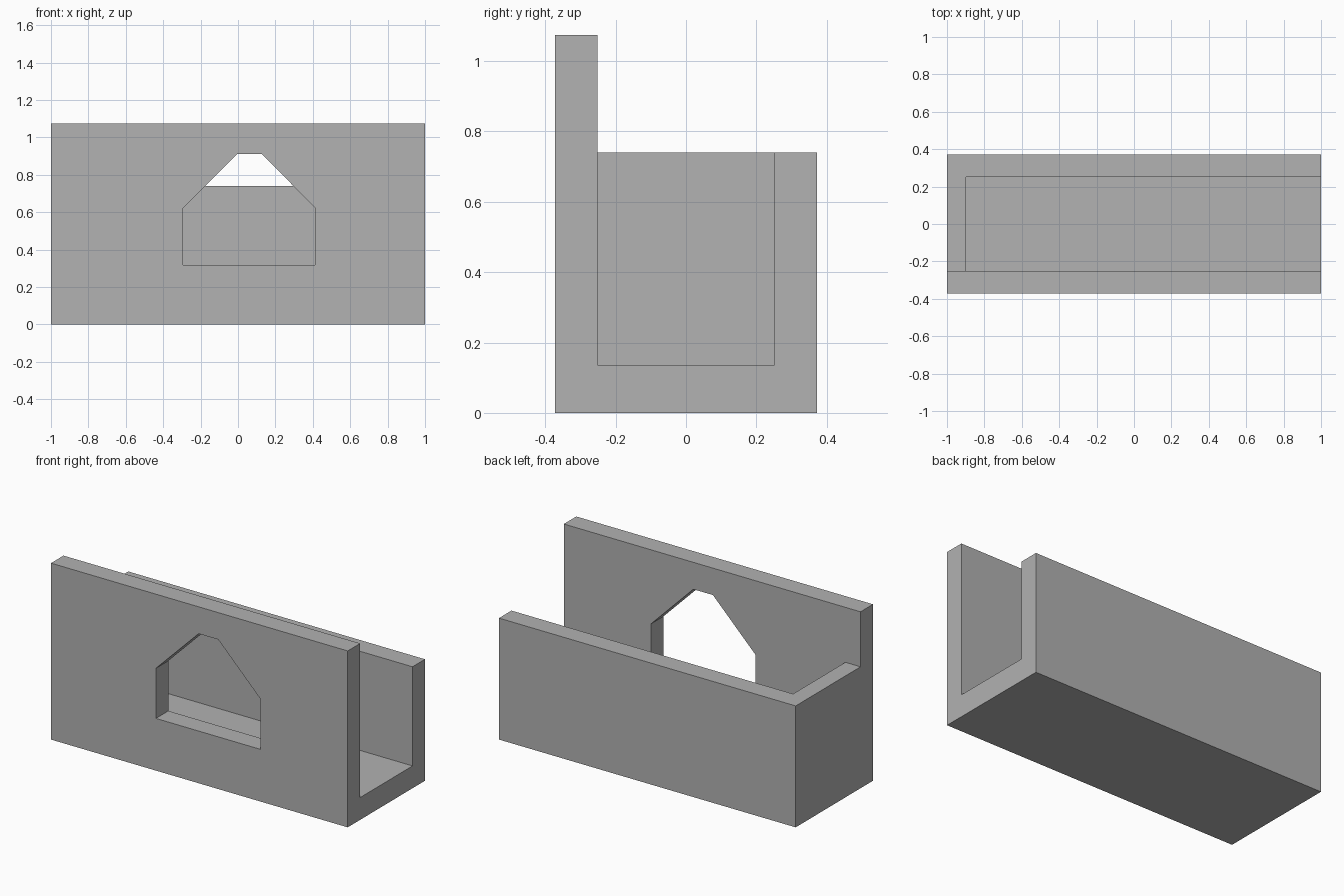
import bpy
import bmesh
from mathutils import Vector

if "Cube" in bpy.data.objects:
    bpy.data.objects.remove(bpy.data.objects["Cube"], do_unlink=True)

# Overall sizes
HALF_X, HALF_Y = 1.0, 0.372
INNER_Y = 0.252
FLOOR_Z, LOW_Z, HIGH_Z = 0.136, 0.74, 1.075
END_X = -0.898

# Single plain grey
grey = bpy.data.materials.new("plain_grey")
grey.use_nodes = True
colour = (0.445, 0.445, 0.445, 1)
grey.diffuse_color = colour
grey.node_tree.nodes["Principled BSDF"].inputs["Base Color"].default_value = colour


def prism(name, points, offset):
    """Extrude a flat outline along an offset into a closed solid."""
    bm = bmesh.new()
    base = bm.faces.new([bm.verts.new(p) for p in points])
    extruded = bmesh.ops.extrude_face_region(bm, geom=[base], use_keep_orig=True)
    moved = [v for v in extruded["geom"] if isinstance(v, bmesh.types.BMVert)]
    bmesh.ops.translate(bm, verts=moved, vec=Vector(offset))
    bmesh.ops.recalc_face_normals(bm, faces=bm.faces)
    mesh = bpy.data.meshes.new(name)
    bm.to_mesh(mesh)
    bm.free()
    mesh.materials.append(grey)
    obj = bpy.data.objects.new(name, mesh)
    bpy.context.collection.objects.link(obj)
    return obj


def cut(target, cutter):
    """Subtract the cutter from the target, then discard it."""
    cutter.hide_render = True
    mod = target.modifiers.new("cut", "BOOLEAN")
    mod.operation = "DIFFERENCE"
    mod.solver = "EXACT"
    mod.object = cutter
    bpy.context.view_layer.objects.active = target
    bpy.ops.object.modifier_apply(modifier=mod.name)
    bpy.data.objects.remove(cutter, do_unlink=True)


# Trough body: side profile with a tall front wall, run along x
profile = [(-HALF_Y, 0), (HALF_Y, 0), (HALF_Y, LOW_Z),
           (-INNER_Y, LOW_Z), (-INNER_Y, HIGH_Z), (-HALF_Y, HIGH_Z)]
body = prism("trough_body", [(-HALF_X, y, z) for y, z in profile], (2 * HALF_X, 0, 0))

# Channel, open at the top and at the +x end
channel = [(-INNER_Y, FLOOR_Z), (INNER_Y, FLOOR_Z), (INNER_Y, 1.3), (-INNER_Y, 1.3)]
cut(body, prism("channel_cutter", [(END_X, y, z) for y, z in channel], (2.2, 0, 0)))

# Window with sloped shoulders through the front wall
window = [(-0.293, 0.318), (0.413, 0.318), (0.413, 0.623),
          (0.127, 0.911), (-0.005, 0.911), (-0.293, 0.623)]
cut(body, prism("window_cutter", [(x, -0.5, z) for x, z in window], (0, 0.4, 0)))
